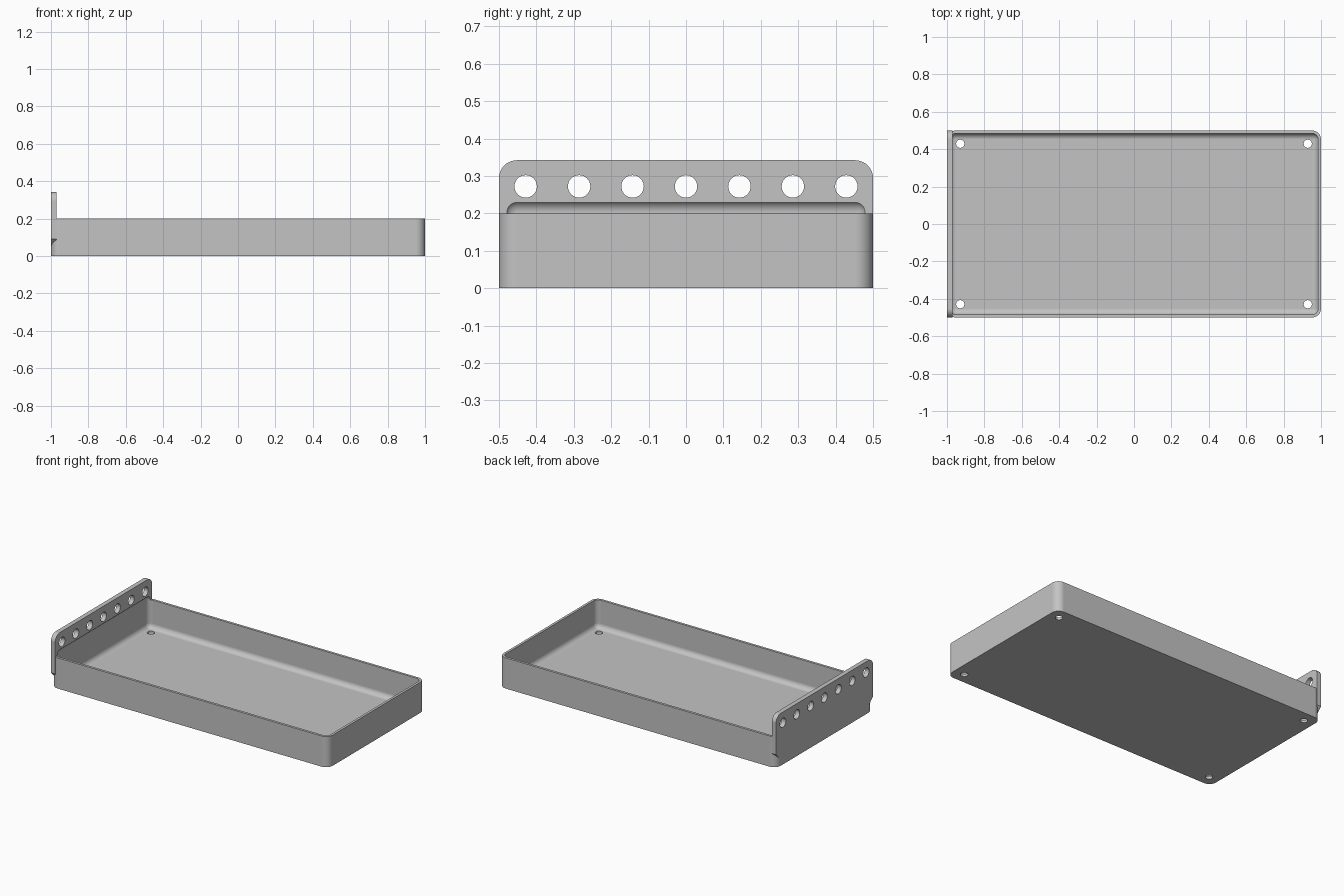
import bpy, bmesh, math
from mathutils import Matrix, Vector

cube = bpy.data.objects.get("Cube")
if cube:
    bpy.data.objects.remove(cube, do_unlink=True)

grey = bpy.data.materials.new("light grey plastic")
grey.use_nodes = True
colour = (0.55, 0.55, 0.55, 1)
grey.diffuse_color = colour
grey.node_tree.nodes["Principled BSDF"].inputs["Base Color"].default_value = colour

LENGTH, WIDTH, HEIGHT = 2.0, 1.0, 0.2
WALL, FILLET, CORNER = 0.016, 0.032, 0.048
PLATE, PLATE_TOP = 0.03, 0.342


def finish(bm, name):
    bmesh.ops.recalc_face_normals(bm, faces=bm.faces[:])
    mesh = bpy.data.meshes.new(name)
    bm.to_mesh(mesh)
    bm.free()
    mesh.materials.append(grey)
    ob = bpy.data.objects.new(name, mesh)
    bpy.context.collection.objects.link(ob)
    return ob


def rounded_box(name, low, high, radius, pick):
    """Box with the edges chosen by pick(direction) rounded."""
    low, high = Vector(low), Vector(high)
    bm = bmesh.new()
    bmesh.ops.create_cube(bm, size=1)
    bmesh.ops.scale(bm, vec=high - low, verts=bm.verts)
    bmesh.ops.translate(bm, vec=(low + high) / 2, verts=bm.verts)
    edges = [e for e in bm.edges
             if pick((e.verts[1].co - e.verts[0].co).normalized())]
    bmesh.ops.bevel(bm, geom=edges, offset=radius, segments=10,
                    profile=0.5, affect='EDGES')
    return finish(bm, name)


def plate_profile():
    """End plate outline in y and z, with sloped feet and round top corners."""
    half = WIDTH / 2
    side = [(half - 0.05, 0.04), (half, 0.09)]
    for i in range(11):
        a = math.pi / 2 * i / 10
        side.append((half - CORNER + CORNER * math.cos(a),
                     PLATE_TOP - CORNER + CORNER * math.sin(a)))
    return side + [(-y, z) for y, z in reversed(side)]


def end_plate():
    bm = bmesh.new()
    face = bm.faces.new([bm.verts.new((-LENGTH / 2, y, z))
                         for y, z in plate_profile()])
    new = bmesh.ops.extrude_face_region(bm, geom=[face])["geom"]
    bmesh.ops.translate(bm, vec=(PLATE, 0, 0),
                        verts=[v for v in new if isinstance(v, bmesh.types.BMVert)])
    return finish(bm, "end_plate")


def hole_cutters(name, centres, radius, turn):
    bm = bmesh.new()
    for c in centres:
        bmesh.ops.create_cone(bm, cap_ends=True, segments=32, radius1=radius,
                              radius2=radius, depth=0.12,
                              matrix=Matrix.Translation(c) @ turn)
    return finish(bm, name)


def combine(target, tool, operation):
    tool.hide_render = True
    mod = target.modifiers.new(tool.name, 'BOOLEAN')
    mod.operation, mod.solver, mod.object = operation, 'EXACT', tool
    bpy.context.view_layer.objects.active = target
    bpy.ops.object.modifier_apply(modifier=mod.name)
    bpy.data.objects.remove(tool, do_unlink=True)


# Tray body with round upright corners
hx, hy = LENGTH / 2, WIDTH / 2
tray = rounded_box("tray", (-hx, -hy, 0), (hx, hy, HEIGHT), CORNER,
                   lambda d: abs(d.z) > 0.9)

# Perforated end plate, flush with the end wall
combine(tray, end_plate(), 'UNION')

# Filleted cavity, reaching a little way up the plate
cavity = rounded_box("cavity", (-hx + WALL, -hy + WALL, WALL),
                     (hx - WALL, hy - WALL, 0.235), FILLET, lambda d: True)
combine(tray, cavity, 'DIFFERENCE')

# Row of seven holes through the plate
row = [(-hx + PLATE / 2, i / 7, 0.272) for i in range(-3, 4)]
combine(tray, hole_cutters("row_holes", row, 0.03,
                           Matrix.Rotation(math.pi / 2, 4, 'Y')), 'DIFFERENCE')

# Drain holes in the floor corners
drains = [(sx * 0.929, sy * 0.429, 0) for sx in (-1, 1) for sy in (-1, 1)]
combine(tray, hole_cutters("drain_holes", drains, 0.022, Matrix.Identity(4)),
        'DIFFERENCE')

# Smooth fillets, crisp edges
bpy.ops.object.select_all(action='DESELECT')
tray.select_set(True)
bpy.context.view_layer.objects.active = tray
bpy.ops.object.shade_smooth_by_angle(angle=math.radians(30))
weighted = tray.modifiers.new("flat_faces", 'WEIGHTED_NORMAL')
weighted.keep_sharp = True
